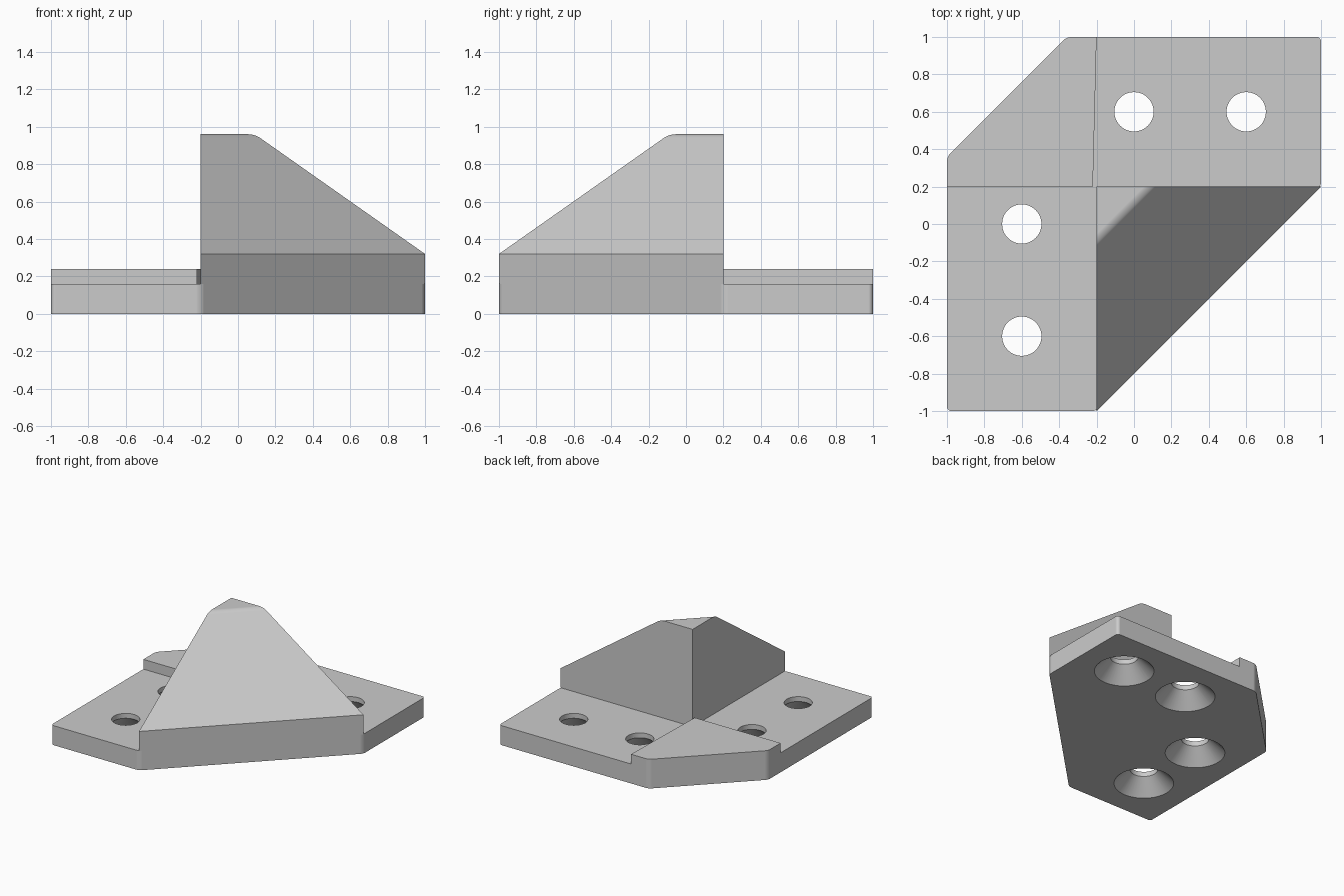
import bpy, bmesh, math

cube = bpy.data.objects.get("Cube")
if cube:
    bpy.data.objects.remove(cube, do_unlink=True)

PLATE_TOP, PAD_TOP = 0.16, 0.24
WALL_TOP, PEAK = 0.32, 0.96
GREY = (0.6, 0.6, 0.6, 1)

grey = bpy.data.materials.new("plain grey")
grey.use_nodes = True
grey.diffuse_color = GREY
grey.node_tree.nodes["Principled BSDF"].inputs["Base Color"].default_value = GREY


def add_object(name, bm):
    bmesh.ops.recalc_face_normals(bm, faces=bm.faces[:])
    mesh = bpy.data.meshes.new(name)
    bm.to_mesh(mesh)
    bm.free()
    mesh.materials.append(grey)
    obj = bpy.data.objects.new(name, mesh)
    bpy.context.collection.objects.link(obj)
    return obj


def prism(outline, low, high, rounded=()):
    """Upright prism; the corners listed in rounded get a small fillet."""
    bm = bmesh.new()
    rings = [[bm.verts.new((x, y, z)) for x, y in outline] for z in (low, high)]
    for ring in rings:
        bm.faces.new(ring)
    for i in range(len(outline)):
        j = (i + 1) % len(outline)
        bm.faces.new((rings[0][i], rings[0][j], rings[1][j], rings[1][i]))
    edges = [bm.edges.get((rings[0][i], rings[1][i])) for i in rounded]
    if edges:
        bmesh.ops.bevel(bm, geom=edges, offset=0.025, segments=5,
                        profile=0.5, affect='EDGES')
    return bm


def finish(obj):
    bpy.ops.object.select_all(action='DESELECT')
    obj.select_set(True)
    bpy.context.view_layer.objects.active = obj
    for mod in list(obj.modifiers):
        bpy.ops.object.modifier_apply(modifier=mod.name)
    bpy.ops.object.shade_smooth_by_angle(angle=math.radians(30))
    weighted = obj.modifiers.new("flat large faces", 'WEIGHTED_NORMAL')
    weighted.keep_sharp = True


# Base plate with clipped corners
plate_outline = [(-1, -1), (-0.2, -1), (1, 0.2), (1, 1), (-0.36, 1), (-1, 0.36)]
plate = add_object("base_plate", prism(plate_outline, 0, PLATE_TOP, range(6)))

# Screw holes, countersunk from below
bm = bmesh.new()
profile = [(0.245, -0.02), (0.105, 0.12), (0.105, 0.2)]
SIDES = 48
for cx, cy in [(0, 0.6), (0.6, 0.6), (-0.6, 0), (-0.6, -0.6)]:
    rings = [[bm.verts.new((cx + r * math.cos(math.tau * k / SIDES),
                            cy + r * math.sin(math.tau * k / SIDES), z))
              for k in range(SIDES)] for r, z in profile]
    bm.faces.new(rings[0])
    bm.faces.new(rings[-1])
    for a, b in zip(rings, rings[1:]):
        for k in range(SIDES):
            n = (k + 1) % SIDES
            bm.faces.new((a[k], a[n], b[n], b[k]))
cutter = add_object("screw_hole_cutter", bm)
cutter.hide_render = True
cut = plate.modifiers.new("screw holes", 'BOOLEAN')
cut.operation = 'DIFFERENCE'
cut.solver = 'EXACT'
cut.object = cutter
finish(plate)
bpy.data.objects.remove(cutter, do_unlink=True)

# Raised pad on the clipped back corner
pad_outline = [(-1, 0.2), (-0.22, 0.2), (-0.2, 1), (-0.36, 1), (-1, 0.36)]
finish(add_object("corner_pad", prism(pad_outline, PLATE_TOP, PAD_TOP, (3, 4))))

# Triangular tower: upright foot, sloping front and a small flat top
bm = bmesh.new()
levels = [(1.2, PLATE_TOP), (1.2, WALL_TOP), (0.29, PEAK)]
rings = [[bm.verts.new(p) for p in ((-0.2, 0.2, z), (-0.2, 0.2 - s, z), (-0.2 + s, 0.2, z))]
         for s, z in levels]
bm.faces.new(rings[0])
bm.faces.new(rings[2])
bm.faces.new((rings[0][1], rings[0][2], rings[1][2], rings[1][1]))
bm.faces.new((rings[1][1], rings[1][2], rings[2][2], rings[2][1]))
# The two back walls run straight from foot to top
for i in (1, 2):
    bm.faces.new((rings[0][0], rings[0][i], rings[1][i], rings[2][i], rings[2][0]))
top_edge = bm.edges.get((rings[2][1], rings[2][2]))
bmesh.ops.bevel(bm, geom=[top_edge], offset=0.025, segments=5, profile=0.5, affect='EDGES')
finish(add_object("sloped_tower", bm))
